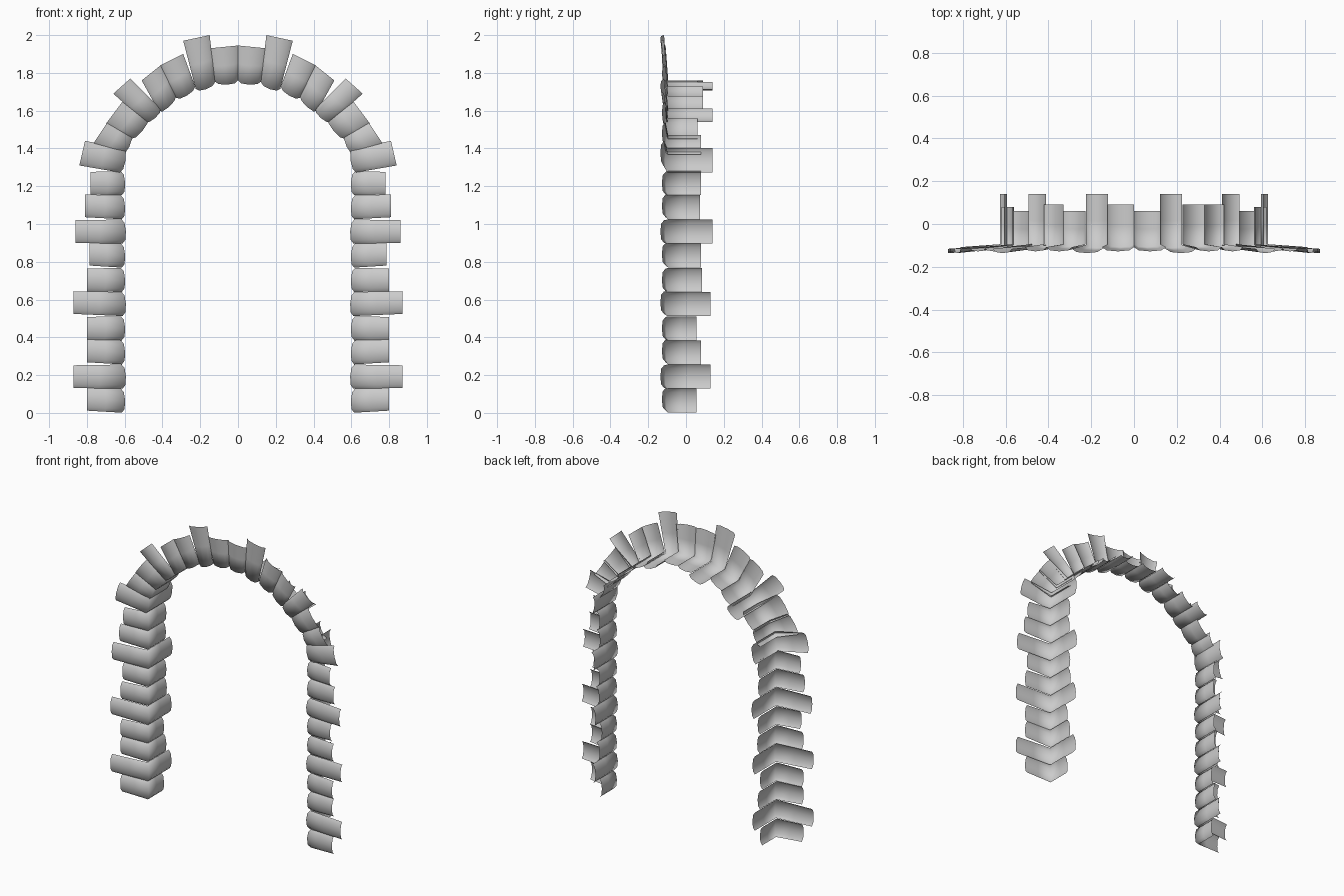
import bpy
from mathutils import Vector

default_cube = bpy.data.objects.get("Cube")
if default_cube:
    bpy.data.objects.remove(default_cube, do_unlink=True)

# Single stone colour
stone_grey = bpy.data.materials.new("stone_grey")
stone_grey.use_nodes = True
colour = (0.6, 0.6, 0.6, 1)
stone_grey.diffuse_color = colour
stone_grey.node_tree.nodes["Principled BSDF"].inputs["Base Color"].default_value = colour

FRONT = -0.108
CURL = 0.02
# Position along the stone and how far its edge curls back there
ROWS = [(0, 1), (0.15, 0.25), (0.5, 0), (0.85, 0.25), (1, 1)]


def make_stone(name, side, inner_low, inner_high, outer_low, outer_high, depth):
    """Corner facing stone: a front leaf and a leaf lining the opening."""
    corners = [Vector((x, 0, z)) for x, z in (inner_low, inner_high, outer_low, outer_high)]
    in_a, in_b, out_a, out_b = corners
    proud = 0.008 if depth > 0.1 else 0
    verts = []
    for s, bend in ROWS:
        inner = in_a.lerp(in_b, s)
        outer = out_a.lerp(out_b, s)
        away = (outer - inner).normalized()
        curl = bend * CURL
        fold = inner + away * (curl - proud / 2)
        front = FRONT - proud / 2 + curl * 0.7
        tip = FRONT - 0.02 - proud + curl
        middle = fold.lerp(outer, 0.5)
        for point, y in ((outer, tip), (middle, (front + tip) / 2), (fold, front),
                         (fold, (front + depth) / 2), (fold, depth)):
            verts.append((point.x * side, y, point.z))
    faces = []
    columns = 5
    for r in range(len(ROWS) - 1):
        for c in range(columns - 1):
            a = r * columns + c
            face = (a, a + columns, a + columns + 1, a + 1)
            faces.append(face if side > 0 else face[::-1])
    mesh = bpy.data.meshes.new(name)
    mesh.from_pydata(verts, [], faces)
    mesh.materials.append(stone_grey)
    for poly in mesh.polygons:
        poly.use_smooth = True
    stone = bpy.data.objects.new(name, mesh)
    bpy.context.collection.objects.link(stone)


# Pillar stones, bottom to top: outer reach and depth
pillar = [(0.8, 0.055), (0.87, 0.13), (0.8, 0.08), (0.8, 0.055), (0.87, 0.13),
          (0.8, 0.085), (0.785, 0.08), (0.86, 0.14), (0.81, 0.075), (0.78, 0.08)]
STEP = 0.128

# Arch stones, springing to crown: inner pair, outer pair, depth on left and right
arch = [
    ((.61, 1.27), (.59, 1.4), (.84, 1.31), (.81, 1.44), .14, .14),
    ((.6, 1.36), (.55, 1.46), (.77, 1.42), (.69, 1.54), .08, .08),
    ((.55, 1.44), (.46, 1.55), (.7, 1.53), (.61, 1.65), .06, .06),
    ((.48, 1.53), (.4, 1.6), (.66, 1.69), (.57, 1.77), .14, .14),
    ((.41, 1.58), (.32, 1.66), (.51, 1.76), (.41, 1.84), .09, .09),
    ((.32, 1.65), (.22, 1.71), (.41, 1.84), (.29, 1.9), .09, .06),
    ((.22, 1.7), (.12, 1.735), (.29, 1.97), (.15, 2), .14, .14),
    ((.12, 1.735), (0, 1.74), (.15, 1.93), (0, 1.945), .06, .09),
]

for label, side in (("left", 1), ("right", -1)):
    for i, (reach, depth) in enumerate(pillar):
        low, high = i * STEP, (i + 1) * STEP
        lean = 0.008 if i % 2 else 0
        make_stone(f"{label}_pillar_stone_{i + 1}", side, (0.595, low), (0.6, high),
                   (reach, low + 0.012 - lean), (reach, high + 0.004 - lean), depth)
    for i, (in_a, in_b, out_a, out_b, left_depth, right_depth) in enumerate(arch):
        depth = left_depth if side > 0 else right_depth
        make_stone(f"{label}_arch_stone_{i + 1}", side, in_a, in_b, out_a, out_b, depth)
